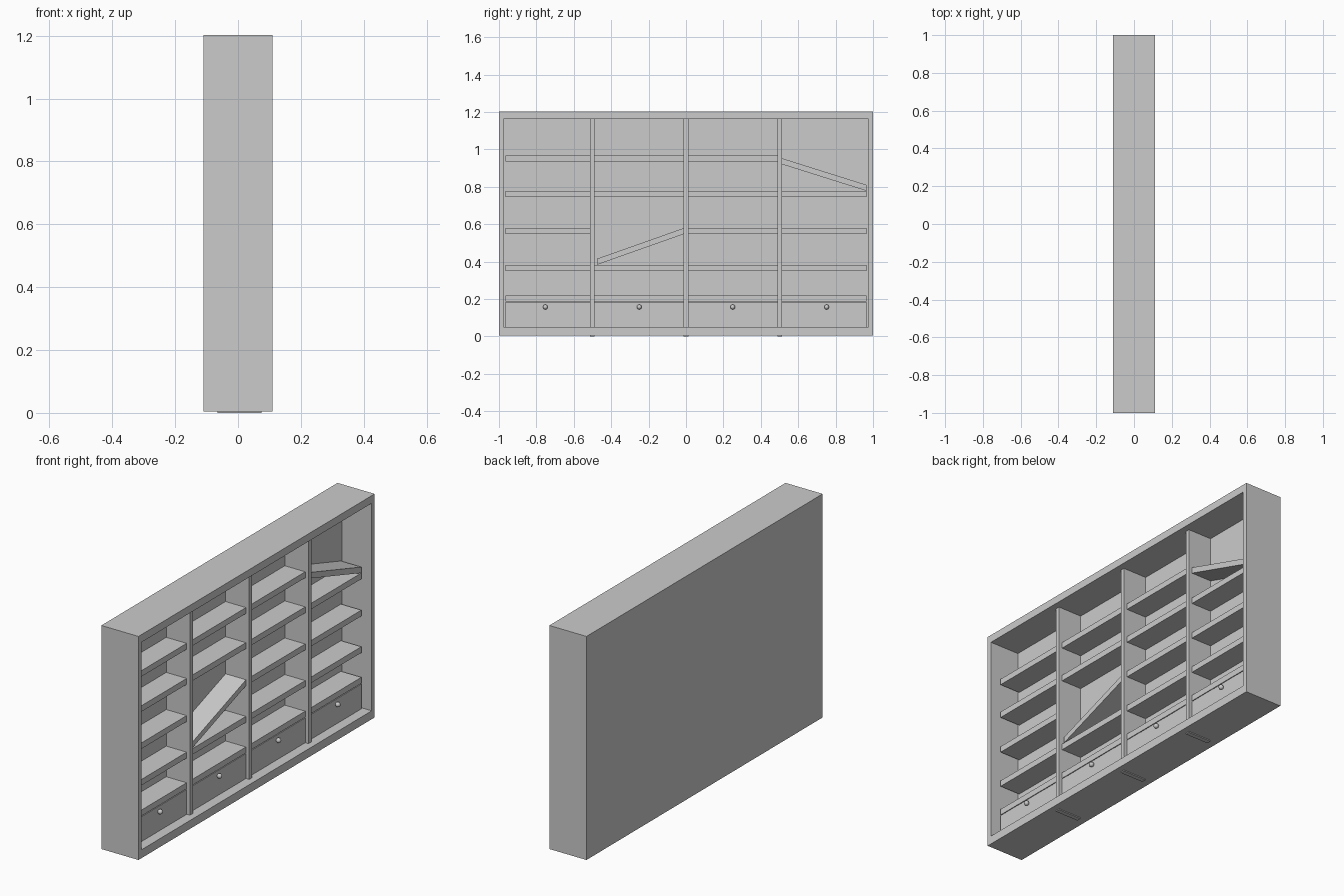
import bpy
import bmesh

cube = bpy.data.objects.get("Cube")
if cube:
    bpy.data.objects.remove(cube, do_unlink=True)

grey = bpy.data.materials.new("plain_grey")
grey.use_nodes = True
grey.diffuse_color = (0.6, 0.6, 0.6, 1)
grey.node_tree.nodes["Principled BSDF"].inputs["Base Color"].default_value = (0.6, 0.6, 0.6, 1)

BACK, SHELF_FRONT, DIVIDER_FRONT = -0.065, 0.056, 0.075
FLOOR, CEILING, SIDE = 0.05, 1.162, 0.965
HALF = 0.0125
THICK = 0.032


def prism(name, outline, x0, x1):
    """Extrude a (y, z) outline along x."""
    bm = bmesh.new()
    face = bm.faces.new([bm.verts.new((x0, y, z)) for y, z in outline])
    new = bmesh.ops.extrude_face_region(bm, geom=[face])["geom"]
    moved = [v for v in new if isinstance(v, bmesh.types.BMVert)]
    bmesh.ops.translate(bm, verts=moved, vec=(x1 - x0, 0, 0))
    # Close the starting end if the extrusion moved its face away
    bmesh.ops.holes_fill(bm, edges=[e for e in bm.edges if e.is_boundary], sides=4)
    bmesh.ops.recalc_face_normals(bm, faces=bm.faces)
    mesh = bpy.data.meshes.new(name)
    bm.to_mesh(mesh)
    bm.free()
    mesh.materials.append(grey)
    obj = bpy.data.objects.new(name, mesh)
    bpy.context.collection.objects.link(obj)
    return obj


def box(name, x0, x1, y0, y1, z0, z1):
    return prism(name, [(y0, z0), (y1, z0), (y1, z1), (y0, z1)], x0, x1)


def hollow_front(obj):
    """Inset the +x face as a rim and push its middle in to the back panel."""
    bm = bmesh.new()
    bm.from_mesh(obj.data)
    front = max(bm.faces, key=lambda f: f.calc_center_median().x)
    bmesh.ops.inset_region(bm, faces=[front], thickness=0.035)
    for v in front.verts:
        v.co.z = FLOOR if v.co.z < 0.5 else CEILING
    inner = bmesh.ops.extrude_discrete_faces(bm, faces=[front])["faces"][0]
    for v in inner.verts:
        v.co.x = BACK
    bmesh.ops.recalc_face_normals(bm, faces=bm.faces)
    bm.to_mesh(obj.data)
    bm.free()


# Outer case with solid back
hollow_front(box("case", -0.11, 0.11, -1.0, 1.0, 0.005, 1.203))

# Upright dividers, whose ends poke out just below the case
centres = [-0.502, 0.0, 0.502]
for i, y in enumerate(centres):
    box(f"divider_{i + 1}", BACK, DIVIDER_FRONT, y - HALF, y + HALF, 0, CEILING)

# Bays between the dividers
edges = [-SIDE] + [y + s * HALF for y in centres for s in (-1, 1)] + [SIDE]
bays = list(zip(edges[::2], edges[1::2]))

# Level shelves, leaving out those replaced by slanted ones
shelf_heights = [0.187, 0.351, 0.547, 0.746, 0.934]
missing = {(1, 2), (3, 4)}
for b, (y0, y1) in enumerate(bays):
    for s, z in enumerate(shelf_heights):
        if (b, s) not in missing:
            box(f"shelf_{b + 1}_{s + 1}", BACK, SHELF_FRONT, y0, y1, z, z + THICK)


# Slanted shelves
def slanted(name, y0, z0, y1, z1):
    prism(name, [(y0, z0), (y1, z1), (y1, z1 + THICK), (y0, z0 + THICK)], BACK, SHELF_FRONT)


slanted("slanted_shelf_low", -0.476, 0.383, -HALF, 0.547)
slanted("slanted_shelf_high", bays[3][0], 0.92, SIDE, 0.778)

# Drawers with round knobs
for b, (y0, y1) in enumerate(bays):
    box(f"drawer_{b + 1}", BACK, SHELF_FRONT, y0, y1, FLOOR, 0.183)
    knob_y = (-0.752, -0.25, 0.25, 0.752)[b]
    bpy.ops.mesh.primitive_uv_sphere_add(segments=16, ring_count=10, radius=0.013,
                                         location=(0.066, knob_y, 0.157))
    knob = bpy.context.object
    knob.name = f"drawer_knob_{b + 1}"
    knob.data.materials.append(grey)
    bpy.ops.object.shade_smooth()
